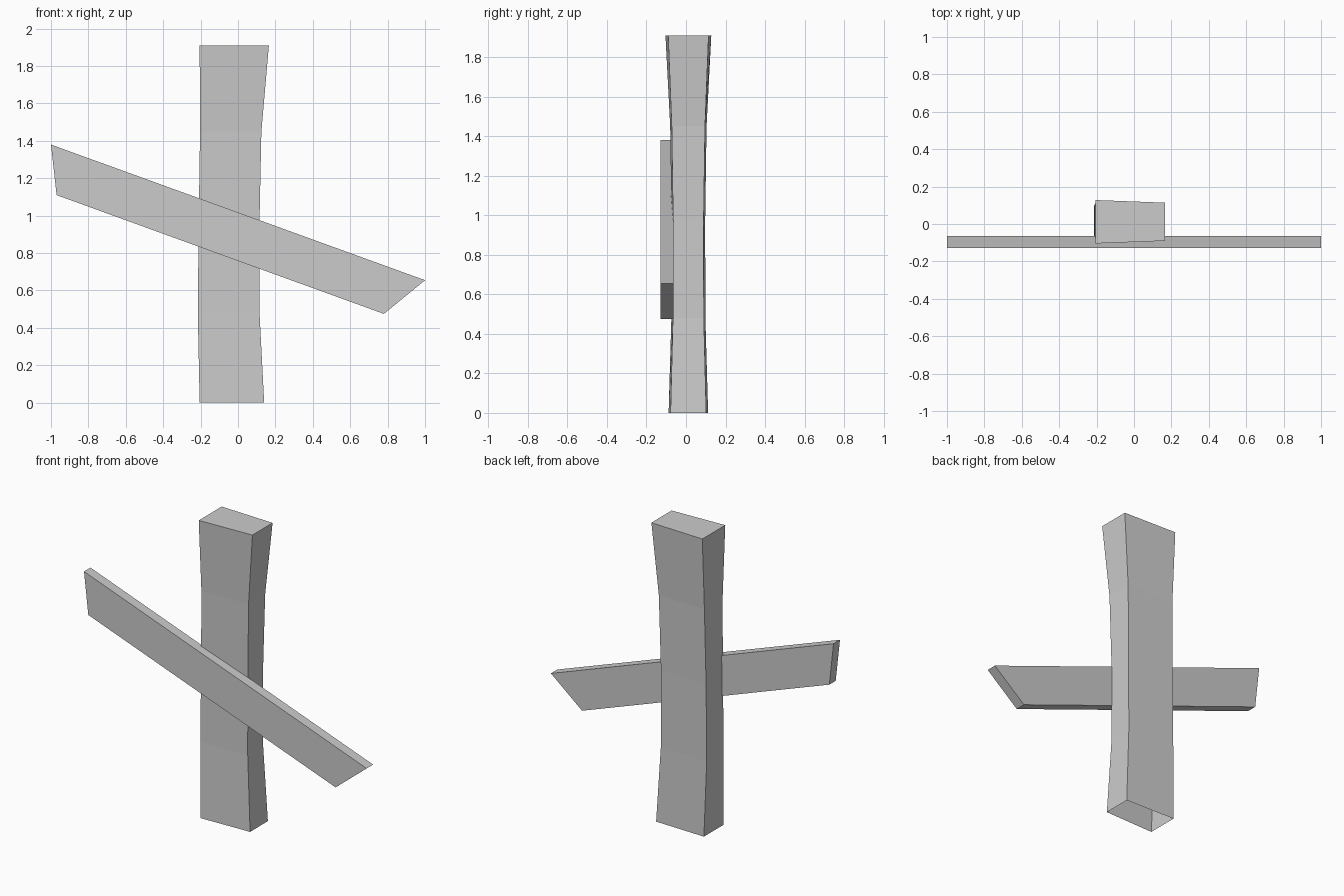
import bpy
import bmesh

cube = bpy.data.objects.get("Cube")
if cube:
    bpy.data.objects.remove(cube, do_unlink=True)

grey = bpy.data.materials.new("plain grey")
grey.use_nodes = True
colour = (0.6, 0.6, 0.6, 1)
grey.diffuse_color = colour
grey.node_tree.nodes["Principled BSDF"].inputs["Base Color"].default_value = colour


def loft(name, rings, cap_start=True):
    """Skin matching rings of points; the last ring is always capped."""
    bm = bmesh.new()
    loops = [[bm.verts.new(p) for p in ring] for ring in rings]
    for low, high in zip(loops, loops[1:]):
        for i in range(len(low)):
            j = (i + 1) % len(low)
            bm.faces.new((low[i], low[j], high[j], high[i]))
    bm.faces.new(loops[-1])
    if cap_start:
        bm.faces.new(loops[0][::-1])
    bmesh.ops.recalc_face_normals(bm, faces=bm.faces)
    mesh = bpy.data.meshes.new(name)
    bm.to_mesh(mesh)
    bm.free()
    mesh.materials.append(grey)
    obj = bpy.data.objects.new(name, mesh)
    bpy.context.collection.objects.link(obj)
    return obj


# Upright post, waisted in the middle, open underneath
# Each section: height, right x, left x, half depth at right, half depth at left
sections = [
    (0.0, -0.205, 0.14, 0.10, 0.09),
    (0.48, -0.215, 0.115, 0.086, 0.078),
    (0.97, -0.21, 0.115, 0.085, 0.077),
    (1.45, -0.203, 0.125, 0.092, 0.084),
    (1.91, -0.205, 0.165, 0.116, 0.102),
]
mid_y = 0.012
loft("upright_post", [
    [(xr, mid_y - dr, z), (xl, mid_y - dl, z), (xl, mid_y + dl, z), (xr, mid_y + dr, z)]
    for z, xr, xl, dr, dl in sections], cap_start=False)

# Slanted plank nailed across the front, with obliquely cut ends
outline = [(-1, 1.38), (-0.97, 1.11), (0.78, 0.475), (1, 0.655)]
loft("cross_plank", [[(x, y, z) for x, z in outline] for y in (-0.128, -0.063)])
